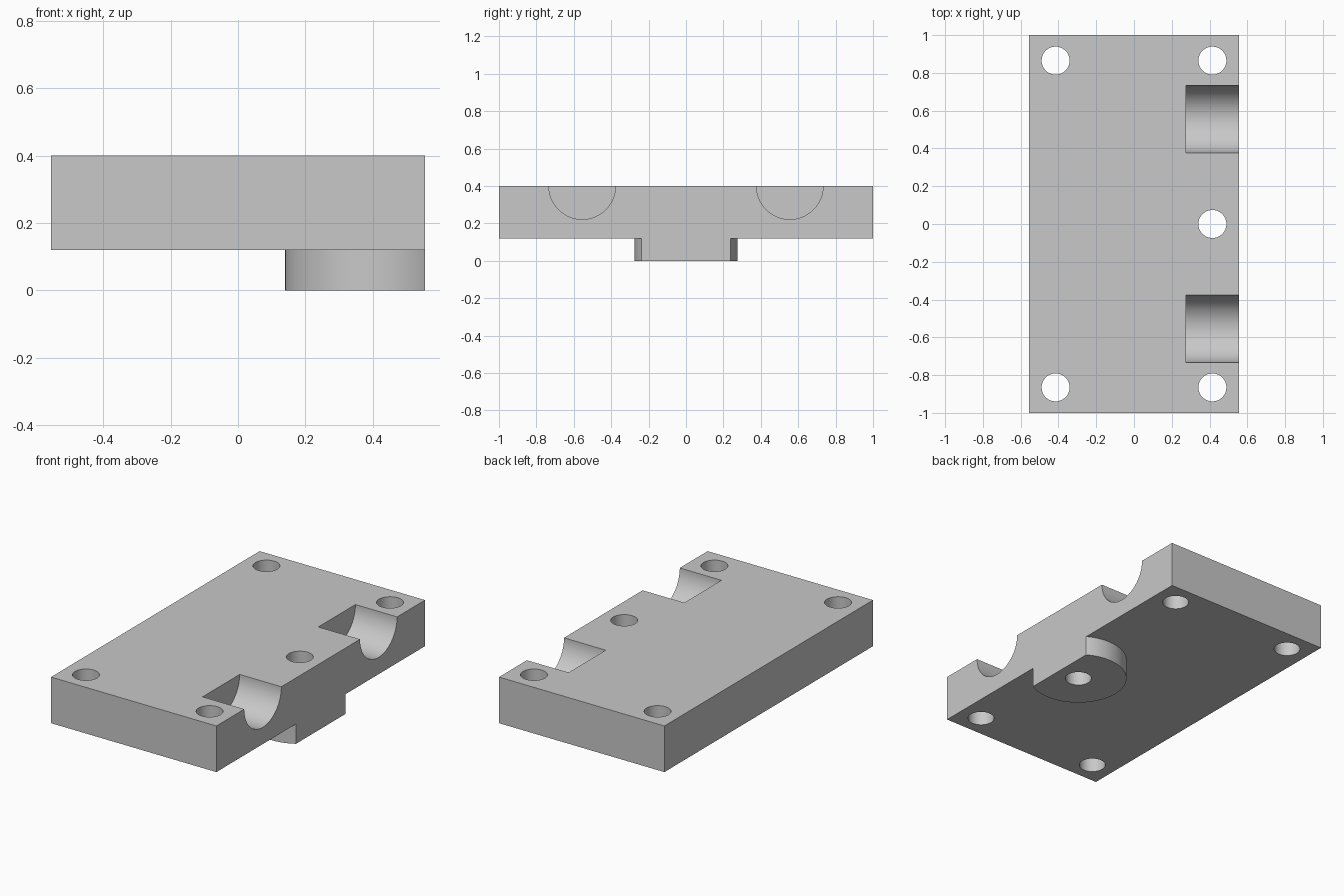
import bpy
from math import radians
from mathutils import Matrix

default = bpy.data.objects.get("Cube")
if default:
    bpy.data.objects.remove(default, do_unlink=True)

HALF_X, HALF_Y = 0.555, 1.0
BOTTOM, TOP = 0.12, 0.40
HOLE_X, HOLE_Y = 0.415, 0.865

grey = bpy.data.materials.new("plain grey")
grey.use_nodes = True
colour = (0.58, 0.58, 0.58, 1)
grey.diffuse_color = colour
grey.node_tree.nodes["Principled BSDF"].inputs["Base Color"].default_value = colour


def box(name, low, high):
    """Box between two corners."""
    bpy.ops.mesh.primitive_cube_add(size=1)
    ob = bpy.context.object
    ob.name = name
    size = [h - l for l, h in zip(low, high)]
    centre = [(h + l) / 2 for l, h in zip(low, high)]
    ob.data.transform(Matrix.Translation(centre) @ Matrix.Diagonal((*size, 1)))
    ob.data.materials.append(grey)
    return ob


def cylinder(name, radius, depth, centre, along_x=False):
    """Cylinder along z, or along x."""
    bpy.ops.mesh.primitive_cylinder_add(vertices=96, radius=radius, depth=depth)
    ob = bpy.context.object
    ob.name = name
    turn = Matrix.Rotation(radians(90 if along_x else 0), 4, "Y")
    ob.data.transform(Matrix.Translation(centre) @ turn)
    ob.data.materials.append(grey)
    return ob


def combine(target, tool, operation):
    """Apply a boolean and discard the tool."""
    mod = target.modifiers.new(tool.name, "BOOLEAN")
    mod.operation, mod.solver, mod.object = operation, "EXACT", tool
    bpy.context.view_layer.objects.active = target
    bpy.ops.object.modifier_apply(modifier=mod.name)
    bpy.data.objects.remove(tool, do_unlink=True)


# Plate, oversized on the +x side until it is trimmed
plate = box("mounting_plate", (-HALF_X, -HALF_Y, BOTTOM), (0.8, HALF_Y, TOP))

# Round boss underneath, trimmed flush with the plate edge
combine(plate, cylinder("boss", 0.275, 0.2, (HOLE_X, 0, 0.1)), "UNION")
combine(plate, box("edge_trim", (HALF_X, -2, -1), (2, 2, 1)), "DIFFERENCE")

# Half-round notches in the top edge
for side in (-1, 1):
    notch = cylinder("notch", 0.178, 0.6, (0.275 + 0.3, side * 0.555, TOP), True)
    combine(plate, notch, "DIFFERENCE")

# Through holes: four corners and one through the boss
for x, y in [(sx * HOLE_X, sy * HOLE_Y) for sx in (-1, 1) for sy in (-1, 1)] + [(HOLE_X, 0)]:
    combine(plate, cylinder("hole", 0.074, 2, (x, y, 0)), "DIFFERENCE")

# Smooth round walls, sharp edges
bpy.ops.object.select_all(action="DESELECT")
plate.select_set(True)
bpy.context.view_layer.objects.active = plate
bpy.ops.object.shade_smooth_by_angle(angle=radians(30))
